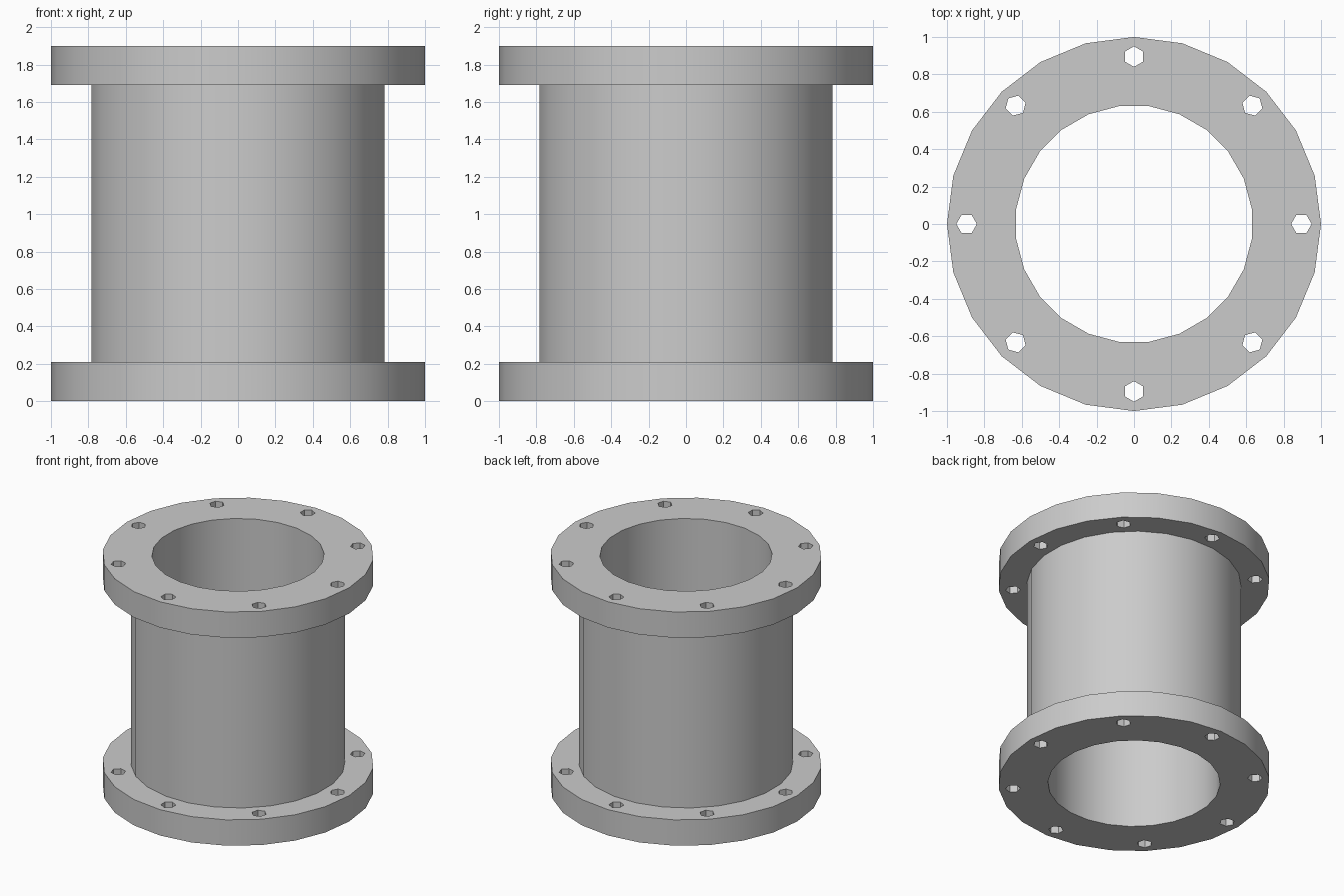
import bpy
import bmesh
from math import cos, sin, pi, radians
from mathutils import Matrix

if "Cube" in bpy.data.objects:
    bpy.data.objects.remove(bpy.data.objects["Cube"])

SIDES = 24
HALF_STEP = pi / SIDES
HEIGHT, FLANGE = 1.9, 0.21
BORE_R, PIPE_R, FLANGE_R = 0.635, 0.79, 1.0
BOLT_CIRCLE, BOLT_R, BOLTS = 0.895, 0.055, 8

grey = bpy.data.materials.new("cast_grey")
grey.use_nodes = True
colour = (0.6, 0.6, 0.6, 1)
grey.diffuse_color = colour
grey.node_tree.nodes["Principled BSDF"].inputs["Base Color"].default_value = colour


def add_object(name, bm):
    bmesh.ops.recalc_face_normals(bm, faces=bm.faces)
    mesh = bpy.data.meshes.new(name)
    bm.to_mesh(mesh)
    bm.free()
    mesh.materials.append(grey)
    obj = bpy.data.objects.new(name, mesh)
    bpy.context.collection.objects.link(obj)
    return obj


def activate(obj):
    bpy.ops.object.select_all(action='DESELECT')
    obj.select_set(True)
    bpy.context.view_layer.objects.active = obj


def tube(name, outer_r, outer_phase, z0, z1):
    """Closed thick ring around the bore."""
    bm = bmesh.new()

    def loop(r, phase, z):
        angles = [2 * pi * i / SIDES + phase for i in range(SIDES)]
        return [bm.verts.new((r * cos(a), r * sin(a), z)) for a in angles]

    loops = [loop(outer_r, outer_phase, z0), loop(outer_r, outer_phase, z1),
             loop(BORE_R, HALF_STEP, z1), loop(BORE_R, HALF_STEP, z0)]
    for k in range(4):
        a, b = loops[k], loops[(k + 1) % 4]
        for i in range(SIDES):
            j = (i + 1) % SIDES
            bm.faces.new((a[i], a[j], b[j], b[i]))
    return add_object(name, bm)


def drill(flange, z):
    """Cut the ring of hexagonal bolt holes."""
    bm = bmesh.new()
    for i in range(BOLTS):
        spin = Matrix.Rotation(2 * pi * i / BOLTS, 4, 'Z')
        place = spin @ Matrix.Translation((BOLT_CIRCLE, 0, z)) @ Matrix.Rotation(pi / 2, 4, 'Z')
        # a vertex of each hexagon points outwards
        base = [place @ Matrix.Rotation(pi / 3 * k + pi / 2, 4, 'Z') for k in range(6)]
        low = [bm.verts.new((m @ Matrix.Translation((BOLT_R, 0, -FLANGE))).translation) for m in base]
        high = [bm.verts.new((m @ Matrix.Translation((BOLT_R, 0, FLANGE))).translation) for m in base]
        bm.faces.new(low)
        bm.faces.new(high)
        for k in range(6):
            n = (k + 1) % 6
            bm.faces.new((low[k], low[n], high[n], high[k]))
    cutter = add_object("bolt_hole_cutter", bm)
    cutter.hide_render = True
    cut = flange.modifiers.new("bolt_holes", 'BOOLEAN')
    cut.operation = 'DIFFERENCE'
    cut.solver = 'EXACT'
    cut.object = cutter
    activate(flange)
    bpy.ops.object.modifier_apply(modifier=cut.name)
    bpy.data.objects.remove(cutter)


# Pipe between the flanges
parts = [tube("pipe", PIPE_R, HALF_STEP, FLANGE, HEIGHT - FLANGE)]

# Drilled end flanges
for name, z0 in (("bottom_flange", 0), ("top_flange", HEIGHT - FLANGE)):
    flange = tube(name, FLANGE_R, 0, z0, z0 + FLANGE)
    drill(flange, z0 + FLANGE / 2)
    parts.append(flange)

for part in parts:
    activate(part)
    bpy.ops.object.shade_smooth_by_angle(angle=radians(30))
